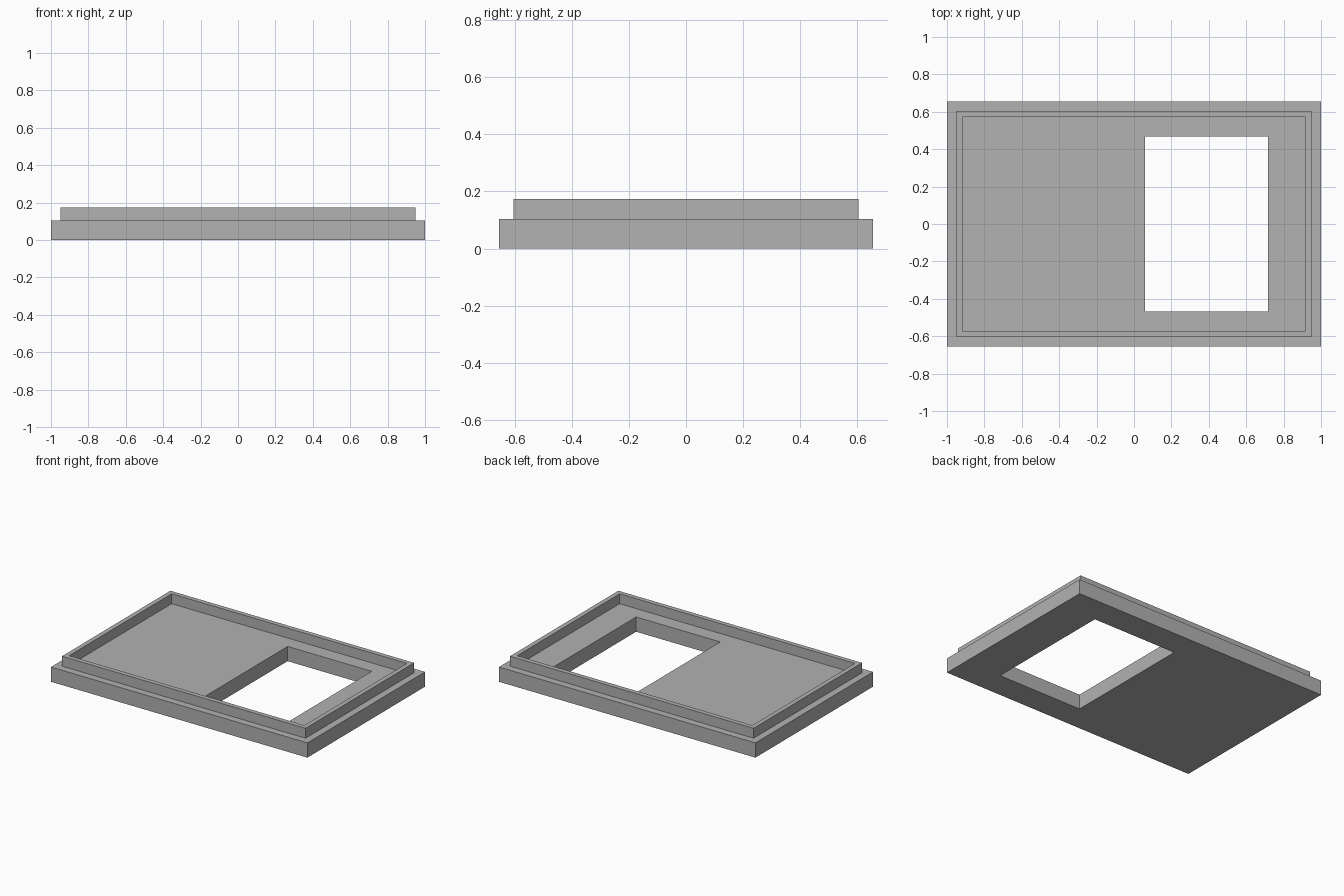
import bpy
import bmesh

cube = bpy.data.objects.get("Cube")
if cube:
    bpy.data.objects.remove(cube, do_unlink=True)

# Plain grey finish
grey = bpy.data.materials.new("plain_grey")
grey.use_nodes = True
colour = (0.445, 0.445, 0.445, 1.0)
grey.diffuse_color = colour
grey.node_tree.nodes["Principled BSDF"].inputs["Base Color"].default_value = colour

# Heights of the slab top and the rim top
SLAB_TOP, RIM_TOP = 0.104, 0.174

# Rectangles as (x centre, half width, half depth)
slab = (0.0, 1.0, 0.655)
rim_outer = (0.0, 0.95, 0.604)
rim_inner = (0.0, 0.917, 0.571)
opening = (0.388, 0.328, 0.467)


def rect_loop(bm, rect, z):
    """Four corner vertices of a rectangle at height z."""
    cx, hx, hy = rect
    corners = ((-1, -1), (1, -1), (1, 1), (-1, 1))
    return [bm.verts.new((cx + sx * hx, sy * hy, z)) for sx, sy in corners]


def build_shell(name, profile, material):
    """Join successive rectangles, and the last to the first, into a closed shell."""
    bm = bmesh.new()
    loops = [rect_loop(bm, rect, z) for rect, z in profile]
    for a, b in zip(loops, loops[1:] + loops[:1]):
        for i in range(4):
            j = (i + 1) % 4
            bm.faces.new((a[i], a[j], b[j], b[i]))
    bmesh.ops.recalc_face_normals(bm, faces=bm.faces)
    mesh = bpy.data.meshes.new(name)
    bm.to_mesh(mesh)
    bm.free()
    mesh.materials.append(material)
    obj = bpy.data.objects.new(name, mesh)
    bpy.context.collection.objects.link(obj)
    return obj


# Slab, raised rim, recessed floor and window opening as one solid
build_shell("rimmed_cover_plate", [
    (slab, 0.0),
    (slab, SLAB_TOP),
    (rim_outer, SLAB_TOP),
    (rim_outer, RIM_TOP),
    (rim_inner, RIM_TOP),
    (rim_inner, SLAB_TOP),
    (opening, SLAB_TOP),
    (opening, 0.0),
], grey)
